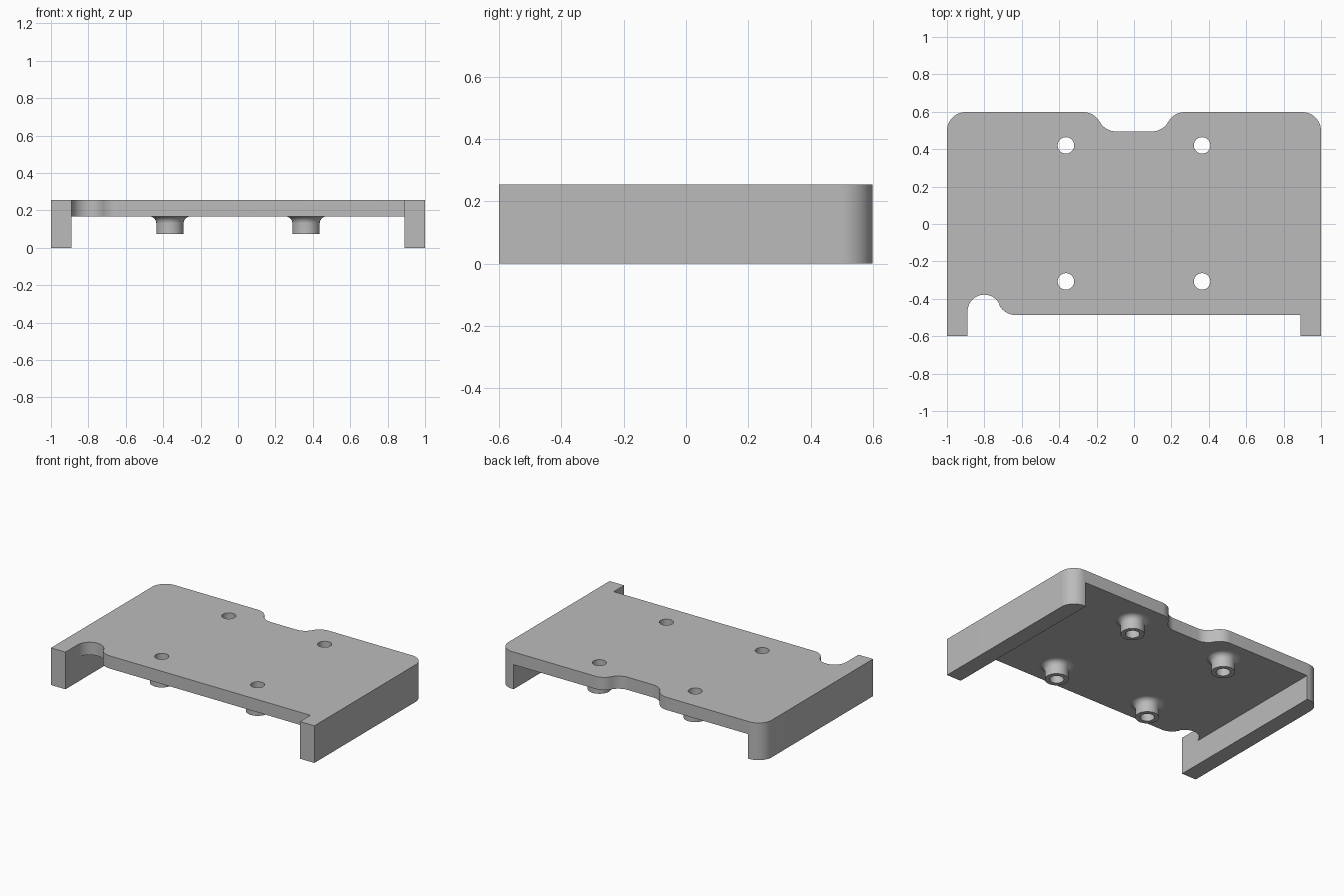
import bpy, bmesh, math
from mathutils import Vector, Matrix

cube = bpy.data.objects.get("Cube")
if cube:
    bpy.data.objects.remove(cube, do_unlink=True)

TOP, UNDER, FOOT = 0.255, 0.168, 0.075   # slab top, slab underside, post tip
INNER = 0.89                             # inner face of the side walls
BORE = 0.044
HOLES = [(x, y) for x in (-0.364, 0.364) for y in (-0.307, 0.42)]

grey = bpy.data.materials.new("plain grey")
grey.use_nodes = True
colour = (0.5, 0.5, 0.5, 1)
grey.diffuse_color = colour
grey.node_tree.nodes["Principled BSDF"].inputs["Base Color"].default_value = colour


def arc(cx, cy, r, start, end, steps=14):
    """Points along an arc, angles in degrees."""
    angles = [math.radians(start + (end - start) * i / steps) for i in range(steps + 1)]
    return [(cx + r * math.cos(a), cy + r * math.sin(a)) for a in angles]


def finish(bm, name):
    bmesh.ops.recalc_face_normals(bm, faces=bm.faces)
    mesh = bpy.data.meshes.new(name)
    bm.to_mesh(mesh)
    bm.free()
    mesh.materials.append(grey)
    obj = bpy.data.objects.new(name, mesh)
    bpy.context.collection.objects.link(obj)
    return obj


def smooth(obj):
    bpy.ops.object.select_all(action="DESELECT")
    obj.select_set(True)
    bpy.context.view_layer.objects.active = obj
    bpy.ops.object.shade_smooth_by_angle(angle=math.radians(30))


# Body outline: front legs, finger notch, rounded back corners and rear recess
outline = [(-1, -0.6), (-INNER, -0.6)]
outline += arc(-0.8, -0.468, 0.09, 180, 25.7, 22)
outline += arc(-0.632, -0.387, 0.1, 205.7, 270)
outline += [(INNER, -0.487), (INNER, -0.6), (1, -0.6)]
outline += arc(0.9, 0.498, 0.1, 0, 90)
swing = 61
right_dip = arc(0.271, 0.498, 0.1, 90, 90 + swing) + arc(0.096, 0.595, 0.1, swing - 90, -90)[1:]
outline += right_dip + [(-x, y) for x, y in reversed(right_dip)]
outline += arc(-0.9, 0.498, 0.1, 90, 180)

# Fill the outline with its four screw holes and extrude it
bm = bmesh.new()
for loop in [outline] + [arc(x, y, BORE, 0, 360, 48)[:-1] for x, y in HOLES]:
    verts = [bm.verts.new((x, y, 0)) for x, y in loop]
    for a, b in zip(verts, verts[1:] + verts[:1]):
        bm.edges.new((a, b))
bmesh.ops.triangle_fill(bm, use_beauty=True, edges=bm.edges[:], normal=(0, 0, 1))
result = bmesh.ops.extrude_face_region(bm, geom=bm.faces[:])
raised = [g for g in result["geom"] if isinstance(g, bmesh.types.BMVert)]
bmesh.ops.translate(bm, verts=raised, vec=(0, 0, TOP))
body = finish(bm, "body")

# Hollow out the underside between the side walls
bm = bmesh.new()
bmesh.ops.create_cube(bm, size=1, matrix=Matrix.Translation((0, 0, UNDER - 0.5))
                      @ Matrix.Diagonal((2 * INNER, 2, 1, 1)))
cutter = finish(bm, "underside_cutter")
cutter.hide_render = True
cut = body.modifiers.new("hollow", "BOOLEAN")
cut.operation, cut.solver, cut.object = "DIFFERENCE", "EXACT", cutter
bpy.context.view_layer.objects.active = body
bpy.ops.object.modifier_apply(modifier=cut.name)
bpy.data.objects.remove(cutter, do_unlink=True)
smooth(body)

# Hollow screw posts with a flared root
flare = 0.037
profile = [(BORE, UNDER), (BORE, FOOT), (0.073, FOOT)]
profile += arc(0.073 + flare, UNDER - flare, flare, 180, 90, 8)
for number, (x, y) in enumerate(HOLES, 1):
    bm = bmesh.new()
    verts = [bm.verts.new((r, 0, z)) for r, z in profile]
    edges = [bm.edges.new(pair) for pair in zip(verts, verts[1:])]
    bmesh.ops.spin(bm, geom=verts + edges, cent=(0, 0, 0), axis=(0, 0, 1),
                   angle=math.tau, steps=48, use_merge=True)
    bmesh.ops.remove_doubles(bm, verts=bm.verts, dist=1e-5)
    bmesh.ops.translate(bm, verts=bm.verts, vec=Vector((x, y, 0)))
    smooth(finish(bm, f"screw_post_{number}"))
